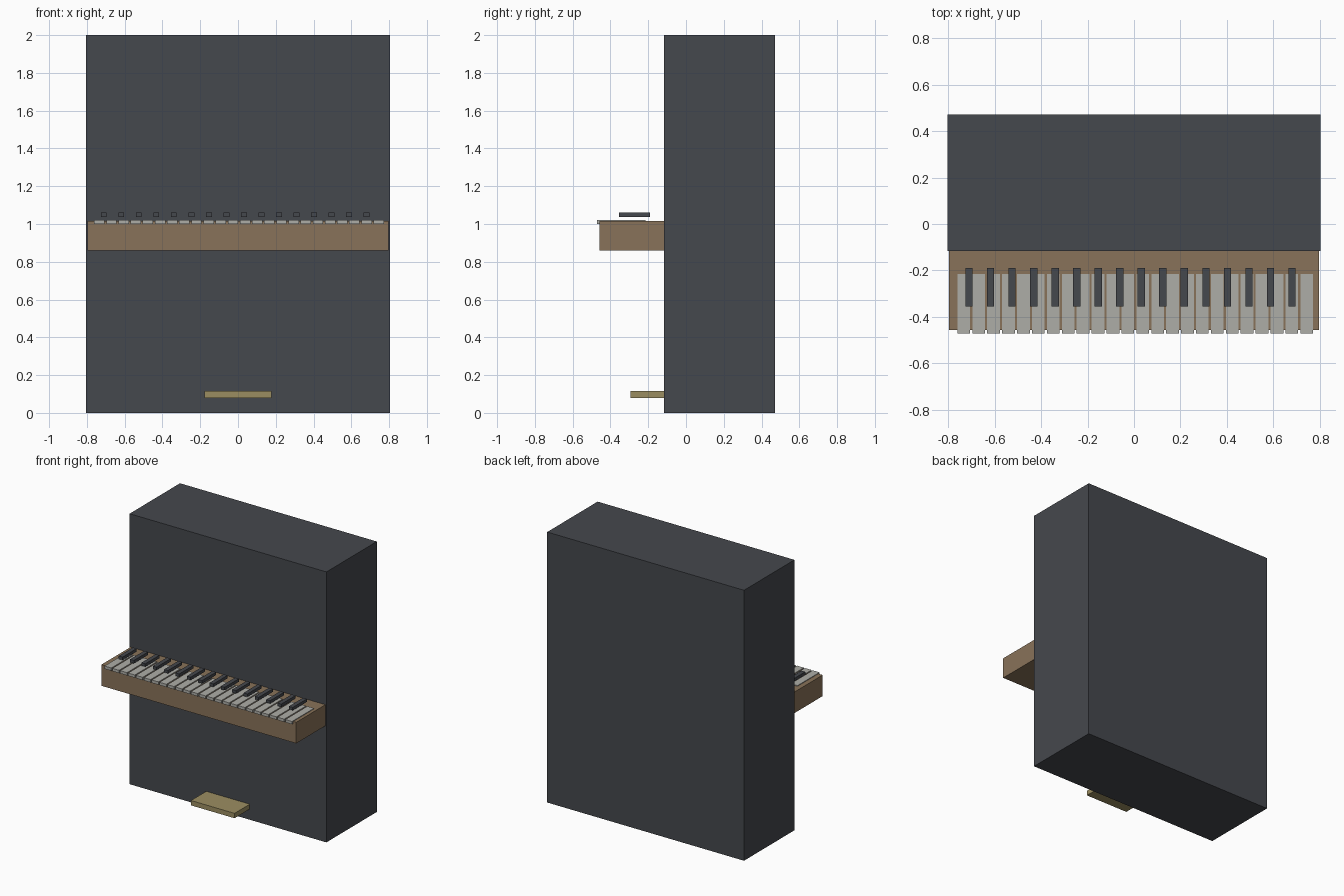
import bpy, bmesh

if "Cube" in bpy.data.objects:
    bpy.data.objects.remove(bpy.data.objects["Cube"])


def material(name, rgb):
    m = bpy.data.materials.new(name)
    m.diffuse_color = (*rgb, 1)
    m.use_nodes = True
    m.node_tree.nodes["Principled BSDF"].inputs["Base Color"].default_value = m.diffuse_color
    return m


def box(name, x, y, z, mat):
    """Box spanning the (min, max) range on each axis."""
    mesh = bpy.data.meshes.new(name)
    bm = bmesh.new()
    bmesh.ops.create_cube(bm, size=1)
    for v in bm.verts:
        v.co = [r[0] if c < 0 else r[1] for c, r in zip(v.co, (x, y, z))]
    bm.to_mesh(mesh)
    bm.free()
    mesh.materials.append(mat)
    ob = bpy.data.objects.new(name, mesh)
    bpy.context.collection.objects.link(ob)
    return ob


def key_row(name, count, first, pitch, width, y, z, mat):
    for i in range(count):
        x = first + i * pitch
        box(f"{name}_{i + 1:02d}", (x - width / 2, x + width / 2), y, z, mat)


charcoal = material("charcoal", (0.06, 0.065, 0.075))
brown = material("brown_wood", (0.25, 0.17, 0.10))
ivory = material("ivory", (0.42, 0.42, 0.39))
brass = material("brass", (0.33, 0.27, 0.12))

# tall cabinet
box("cabinet", (-0.805, 0.805), (-0.117, 0.472), (0, 2), charcoal)

# shelf carrying the keys
box("key_bed", (-0.797, 0.797), (-0.458, -0.117), (0.86, 1.016), brown)

# keys: evenly spaced white row, separate dark row floating above
key_row("white_key", 24, -0.734, 0.0643, 0.055, (-0.472, -0.215), (1.0, 1.021), ivory)
key_row("black_key", 16, -0.711, 0.0928, 0.031, (-0.356, -0.19), (1.038, 1.06), charcoal)

# foot pedal
box("pedal", (-0.178, 0.178), (-0.295, -0.117), (0.079, 0.115), brass)
